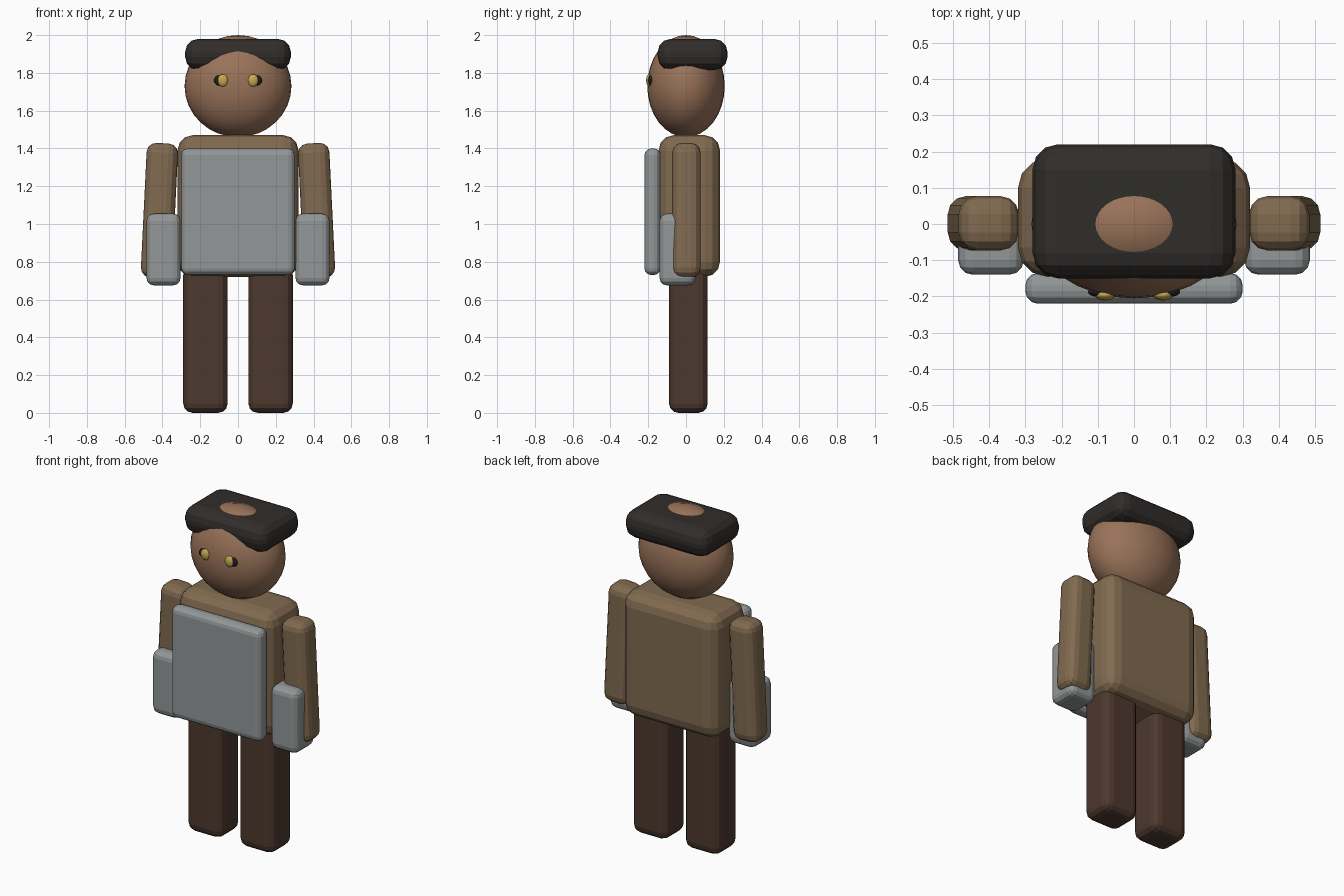
import bpy
from math import radians

if "Cube" in bpy.data.objects:
    bpy.data.objects.remove(bpy.data.objects["Cube"])

def material(name, r, g, b):
    m = bpy.data.materials.new(name)
    m.diffuse_color = (r, g, b, 1)
    m.use_nodes = True
    m.node_tree.nodes["Principled BSDF"].inputs["Base Color"].default_value = m.diffuse_color
    return m

skin = material("skin", 0.32, 0.17, 0.10)
dark = material("dark_hair", 0.03, 0.026, 0.023)
cloth = material("brown_cloth", 0.22, 0.145, 0.08)
trousers = material("dark_trousers", 0.075, 0.04, 0.027)
steel = material("grey_plate", 0.29, 0.31, 0.31)
gold = material("gold", 0.55, 0.40, 0.08)
black = material("black", 0.015, 0.014, 0.013)

def box(name, lo, hi, bevel, mat, tilt=0, segments=3):
    """Rounded box between two corners, optionally tilted about y."""
    centre = [(a + b) / 2 for a, b in zip(lo, hi)]
    bpy.ops.mesh.primitive_cube_add(size=1, location=centre)
    ob = bpy.context.object
    ob.name = name
    ob.scale = [b - a for a, b in zip(lo, hi)]
    bpy.ops.object.transform_apply(location=False, rotation=False, scale=True)
    ob.rotation_euler.y = tilt
    mod = ob.modifiers.new("round", 'BEVEL')
    mod.width = bevel
    mod.segments = segments
    ob.data.materials.append(mat)
    return ob

def ellipsoid(name, centre, radii, mat, segments=32, rings=16):
    bpy.ops.mesh.primitive_uv_sphere_add(segments=segments, ring_count=rings,
                                         radius=1, location=centre)
    ob = bpy.context.object
    ob.name = name
    ob.scale = radii
    bpy.ops.object.transform_apply(location=False, rotation=False, scale=True)
    bpy.ops.object.shade_smooth_by_angle(angle=radians(40))
    ob.data.materials.append(mat)
    return ob

# Head and hair
ellipsoid("head", (0, 0, 1.73), (0.283, 0.205, 0.27), skin)
box("hair", (-0.28, -0.15, 1.815), (0.28, 0.22, 1.98), 0.07, dark)

# Torso and chest plate
box("torso", (-0.32, -0.145, 0.72), (0.32, 0.18, 1.47), 0.08, cloth)
box("chest_plate", (-0.30, -0.22, 0.73), (0.30, -0.135, 1.40), 0.035, steel)

# Paired parts
for side, s in (("left", 1), ("right", -1)):
    def pair_box(name, x0, x1, y0, y1, z0, z1, bevel, mat, tilt=0):
        xs = sorted((s * x0, s * x1))
        box(f"{side}_{name}", (xs[0], y0, z0), (xs[1], y1, z1), bevel, mat, tilt * s)

    pair_box("arm", 0.333, 0.499, -0.073, 0.077, 0.715, 1.428, 0.05, cloth, radians(-2.8))
    pair_box("forearm_guard", 0.304, 0.485, -0.14, 0.05, 0.675, 1.055, 0.04, steel)
    pair_box("leg", 0.055, 0.29, -0.09, 0.115, 0.0, 0.78, 0.05, trousers)
    ellipsoid(f"{side}_eye", (s * 0.08, -0.195, 1.76), (0.028, 0.016, 0.033), gold, 16, 10)
    ellipsoid(f"{side}_eye_socket", (s * 0.10, -0.187, 1.76), (0.027, 0.014, 0.027), black, 16, 10)
